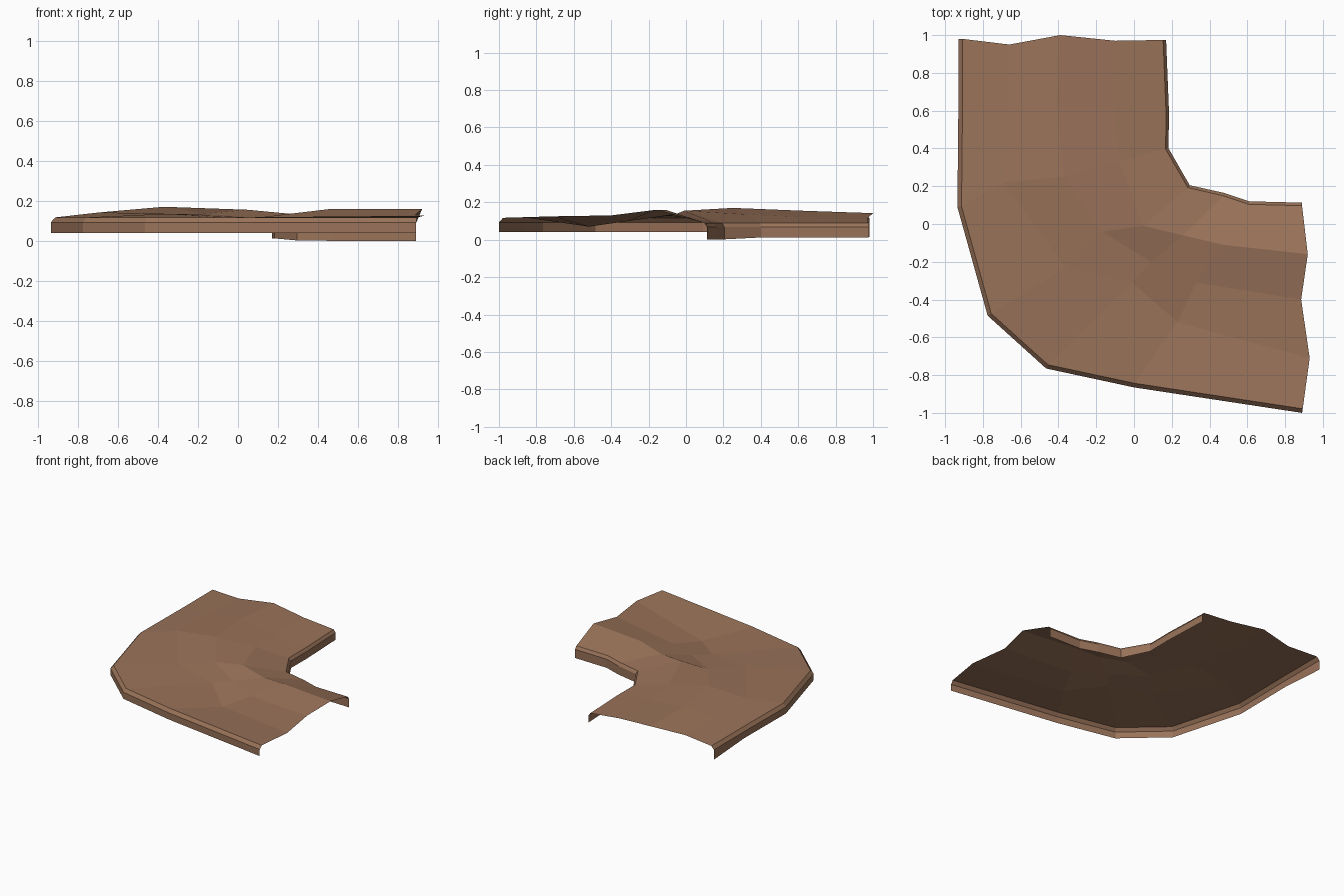
import bpy, bmesh
from mathutils import Vector

if "Cube" in bpy.data.objects:
    bpy.data.objects.remove(bpy.data.objects["Cube"])

# stations round the bend: outer edge xy, three crown points xyz, inner edge xy, outer/inner bottom z
STATIONS = [
    ((-.93, .98), (-.66, .95, .125), (-.39, 1.0, .142), (-.10, .97, .115), (.17, .975), .015, .012),
    ((-.93, .60), (-.67, .60, .135), (-.41, .62, .155), (-.10, .61, .122), (.185, .60), .04, .012),
    ((-.935, .09), (-.69, .22, .142), (-.37, .25, .17), (-.08, .33, .135), (.183, .40), .04, .012),
    ((-.775, -.485), (-.36, -.23, .135), (-.17, -.04, .135), (.05, -.01, .155), (.295, .205), .04, .002),
    ((-.465, -.765), (-.01, -.31, .11), (.09, -.20, .115), (.26, -.06, .135), (.475, .165), .04, 0),
    ((0, -.865), (.23, -.52, .07), (.33, -.31, .10), (.47, -.11, .16), (.61, .12), .04, 0),
    ((.89, -1.0), (.93, -.71, .125), (.885, -.40, .13), (.92, -.16, .16), (.89, .113), .04, 0),
]


def inset(points, i, side, amount):
    """Point i of an edge line moved sideways onto the top surface."""
    t = Vector(points[min(i + 1, len(points) - 1)]) - Vector(points[max(i - 1, 0)])
    n = Vector((-t.y, t.x)).normalized() * side * amount
    return Vector(points[i]) + n


outer = [s[0] for s in STATIONS]
inner = [s[4] for s in STATIONS]

# curved ground sheet with bevelled skirts, open at both ends
bm = bmesh.new()
rows = []
for i, (o, a, b, c, n, zo, zi) in enumerate(STATIONS):
    ot, it = inset(outer, i, 1, .022), inset(inner, i, -1, .016)
    pts = [(*o, zo), (*o, .092), (*ot, .117), a, b, c,
           (*it, .09), (*n, .068), (*n, zi)]
    rows.append([bm.verts.new(p) for p in pts])
for r, q in zip(rows, rows[1:]):
    for k in range(len(r) - 1):
        bm.faces.new((r[k], q[k], q[k + 1], r[k + 1]))
bm.normal_update()

mesh = bpy.data.meshes.new("curved_path")
bm.to_mesh(mesh)
bm.free()
path = bpy.data.objects.new("curved_path", mesh)
bpy.context.collection.objects.link(path)

# earth colour
mat = bpy.data.materials.new("earth_brown")
mat.diffuse_color = (.32, .17, .10, 1)
mat.use_nodes = True
mat.node_tree.nodes["Principled BSDF"].inputs["Base Color"].default_value = mat.diffuse_color
mesh.materials.append(mat)
